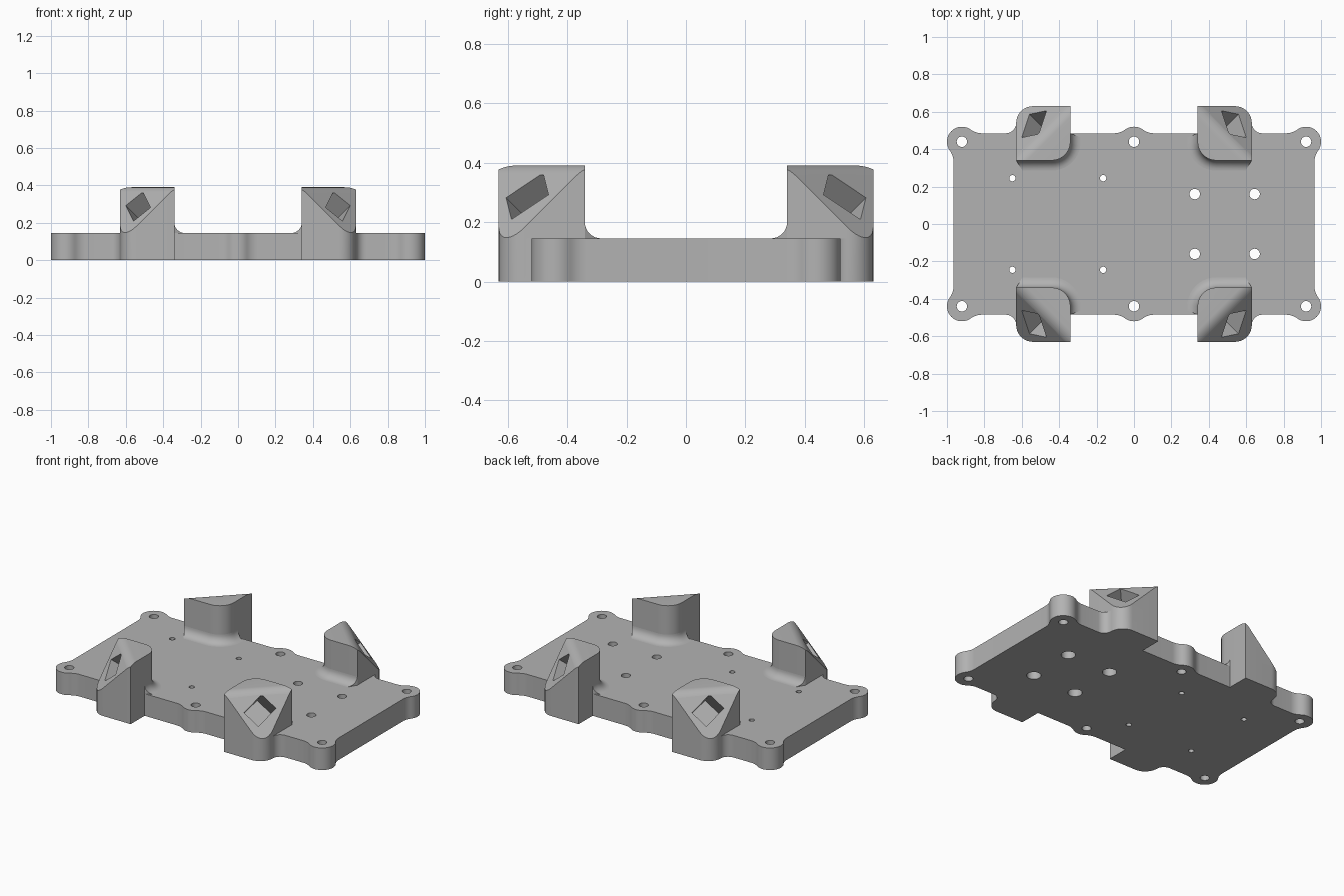
import bpy, bmesh
from math import sin, cos, radians, sqrt
from mathutils import Vector

cube = bpy.data.objects.get("Cube")
if cube:
    bpy.data.objects.remove(cube, do_unlink=True)

THICK, TOP = 0.145, 0.39       # plate top, tower top
IN, OUT = 0.34, 0.63           # tower footprint, both axes

grey = bpy.data.materials.new("grey plastic")
grey.use_nodes = True
grey.diffuse_color = (0.45, 0.45, 0.45, 1)
grey.node_tree.nodes["Principled BSDF"].inputs["Base Color"].default_value = grey.diffuse_color


def arc(cx, cy, r, a0, a1, n=10):
    angles = [radians(a0 + (a1 - a0) * i / n) for i in range(n + 1)]
    return [(cx + r * cos(a), cy + r * sin(a)) for a in angles]


def circle(cx, cy, r):
    return arc(cx, cy, r, 0, 345, 23)


def add_ring(bm, points, z):
    return [bm.verts.new((x, y, z)) for x, y in points]


def bridge(bm, a, b):
    for i in range(len(a)):
        j = (i + 1) % len(a)
        bm.faces.new((a[i], a[j], b[j], b[i]))


def cap(bm, rings, normal):
    """Fill the first ring, leaving the other rings open as holes."""
    edges = []
    for ring in rings:
        for a, b in zip(ring, ring[1:] + ring[:1]):
            edges.append(bm.edges.get((a, b)) or bm.edges.new((a, b)))
    bmesh.ops.triangle_fill(bm, edges=edges, normal=normal, use_beauty=True)


def make(name, bm, mirrored=False):
    bmesh.ops.recalc_face_normals(bm, faces=bm.faces[:])
    me = bpy.data.meshes.new(name)
    bm.to_mesh(me)
    bm.free()
    me.materials.append(grey)
    me.shade_smooth()
    me.set_sharp_from_angle(angle=radians(30))
    ob = bpy.data.objects.new(name, me)
    bpy.context.collection.objects.link(ob)
    if mirrored:
        mod = ob.modifiers.new("four corners", 'MIRROR')
        mod.use_axis = (True, True, False)


inner_corner = arc(IN + 0.1, IN + 0.1, 0.1, 180, 270)

# Plate outline: one quarter with lugs and a notch for the tower, mirrored round
quarter = arc(1.065, 0.333, 0.1, 180, 143.7)
quarter += arc(0.92, 0.44, 0.08, -36.3, 126.3, 20)[1:]
quarter += arc(0.813, 0.585, 0.1, -53.7, -90)[1:]
quarter += arc(0.685, 0.54, 0.055, 270, 180)
quarter += [(OUT, IN)] + inner_corner[::-1] + [(IN, 0.485)]
quarter += arc(0.107, 0.585, 0.1, 270, 233.7)
quarter += arc(0, 0.44, 0.08, 53.7, 90)[1:]
half = quarter + [(-x, y) for x, y in reversed(quarter[:-1])]
outline = half + [(x, -y) for x, y in reversed(half)]

# Plate with screw holes, four of them widened underneath
bm = bmesh.new()
lower = [add_ring(bm, outline, 0)]
upper = [add_ring(bm, outline, THICK)]
bridge(bm, lower[0], upper[0])
drills = [(x, 0.44, 0.028, 0) for x in (-0.92, 0, 0.92)]
drills += [(x, 0.245, 0.017, 0) for x in (-0.65, -0.165)]
drills += [(x, 0.16, 0.028, 0.043) for x in (0.325, 0.645)]
for x, y, r, wide in drills:
    for side in (1, -1):
        mouth = add_ring(bm, circle(x, y * side, r), THICK)
        base = add_ring(bm, circle(x, y * side, wide or r), 0)
        upper.append(mouth)
        lower.append(base)
        if wide:
            step = add_ring(bm, circle(x, y * side, wide), 0.07)
            neck = add_ring(bm, circle(x, y * side, r), 0.07)
            bridge(bm, base, step)
            bridge(bm, step, neck)
            base = neck
        bridge(bm, base, mouth)
cap(bm, lower, (0, 0, -1))
cap(bm, upper, (0, 0, 1))
make("base_plate", bm)

# Corner tower: flat top rolling over into a slope that faces the corner
ROLL, ROLL_START = 0.075, 0.91
SLOPE_SUM = ROLL_START + TOP - ROLL + ROLL * sqrt(3)   # x + y + z on the slope
slope_normal = Vector((1, 1, 1)).normalized()
roll_end = ROLL_START + ROLL * 2 / sqrt(3)


def height(x, y):
    d = x + y
    if d <= ROLL_START:
        return TOP
    if d >= roll_end:
        return SLOPE_SUM - d
    return TOP - ROLL + sqrt(ROLL ** 2 - (d - ROLL_START) ** 2 / 2)


angles = [radians(54.7356) * i / 8 for i in range(8)]
sums = sorted([ROLL_START + ROLL * sqrt(2) * sin(a) for a in angles] + [IN + OUT, roll_end])
right = [(min(OUT, d - IN), max(IN, d - OUT)) for d in sums]
left = [(y, x) for x, y in right]
foot = inner_corner + right + arc(0.54, 0.54, 0.09, 0, 90) + left[::-1]
bm = bmesh.new()
bottom = add_ring(bm, foot, 0)
crown = [bm.verts.new((x, y, height(x, y))) for x, y in foot]
bm.faces.new(bottom)
bridge(bm, bottom, crown)
first, count = len(inner_corner), len(sums)
bm.faces.new([crown[-1]] + crown[:first + 1])
for i in range(count - 1):
    r = first + i
    bm.faces.new((crown[r], crown[r + 1], crown[-2 - i], crown[-1 - i]))
slope_rim = crown[first + count - 1:len(crown) - count + 1]

# Tilted rectangular socket sunk square into the slope
across = Vector((1, -1, 0)).normalized()
rise = Vector((-1, -1, 2)).normalized()
turn = radians(41)
long_half = (across * cos(turn) + rise * sin(turn)) * 0.0775
short_half = (across * sin(turn) - rise * cos(turn)) * 0.059
centre = Vector((0.534, 0.534, SLOPE_SUM - 2 * 0.534))
corners = [centre + long_half * a + short_half * b
           for a, b in ((1, 1), (-1, 1), (-1, -1), (1, -1))]
mouth = [bm.verts.new(p) for p in corners]
floor = [bm.verts.new(p - slope_normal * 0.19) for p in corners]
bridge(bm, mouth, floor)
bm.faces.new(floor)
cap(bm, [slope_rim, mouth], slope_normal)
make("corner_towers", bm, mirrored=True)

# Concave blend where the inner tower walls meet the plate, with slanted ends
R = 0.055
section = [(0, 0)] + [(R + x, R + y) for x, y in arc(0, 0, R, 270, 180, 8)]
path = [((OUT, IN), (-0.6, -1))]
path += [((x, y), ((x - IN - 0.1) * 10, (y - IN - 0.1) * 10)) for x, y in reversed(inner_corner)]
path.append(((IN, 0.485), (-1, -0.4)))
bm = bmesh.new()
rings = [[bm.verts.new((x + nx * t, y + ny * t, THICK + h)) for t, h in section]
         for (x, y), (nx, ny) in path]
for a, b in zip(rings, rings[1:]):
    bridge(bm, a, b)
bm.faces.new(rings[0])
bm.faces.new(rings[-1])
make("tower_base_blends", bm, mirrored=True)
